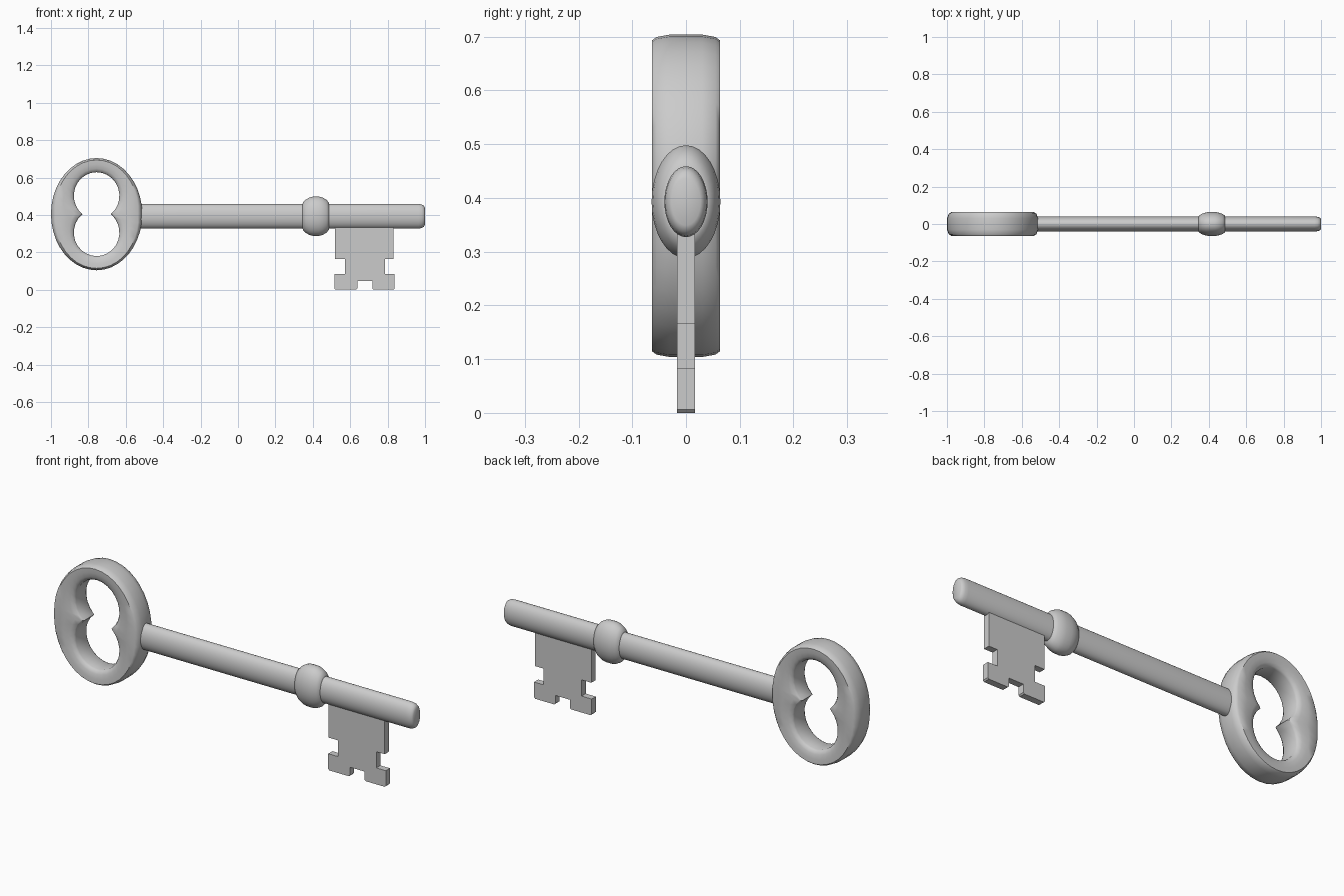
import bpy, bmesh
from math import sin, cos, pi, asin, radians

if "Cube" in bpy.data.objects:
    bpy.data.objects.remove(bpy.data.objects["Cube"])

AXIS_Z = 0.393   # height of the shaft axis
FLAT = 0.61      # depth / height ratio of the oval shaft


def finish(name, bm, angle=35):
    bmesh.ops.recalc_face_normals(bm, faces=bm.faces)
    me = bpy.data.meshes.new(name)
    bm.to_mesh(me)
    bm.free()
    ob = bpy.data.objects.new(name, me)
    bpy.context.collection.objects.link(ob)
    bpy.ops.object.select_all(action='DESELECT')
    ob.select_set(True)
    bpy.context.view_layer.objects.active = ob
    bpy.ops.object.shade_smooth_by_angle(angle=radians(angle))
    return ob


def bridge(bm, a, b):
    n = len(a)
    for i in range(n):
        bm.faces.new((a[i], a[(i + 1) % n], b[(i + 1) % n], b[i]))


def oval_lathe(name, profile, n=32):
    """Oval rings along x from (x, half height) points, capped at both ends."""
    bm = bmesh.new()
    rings = [[bm.verts.new((x, FLAT * r * cos(2 * pi * k / n), AXIS_Z + r * sin(2 * pi * k / n)))
              for k in range(n)] for x, r in profile]
    for a, b in zip(rings, rings[1:]):
        bridge(bm, a, b)
    bm.faces.new(rings[0])
    bm.faces.new(rings[-1])
    return finish(name, bm, 50)


# Shaft with rounded tip, and the collar around it
oval_lathe("shaft", [(-0.56, 0.066), (0.965, 0.066), (0.982, 0.063), (0.994, 0.056), (1.0, 0.044)])
oval_lathe("collar", [(0.345, 0.062), (0.347, 0.073), (0.362, 0.089), (0.384, 0.101), (0.402, 0.105),
                      (0.432, 0.105), (0.450, 0.101), (0.472, 0.089), (0.486, 0.073), (0.488, 0.062)])

# Bow: oval outside, two overlapping round lobes inside meeting at cusps
BX, BZ, N = -0.756, 0.404, 40
half = N // 2
outer, inner = [], []
start = -asin(0.78)
for k in range(N):
    t = 2 * pi * k / N
    outer.append((0.244 * cos(t), 0.300 * sin(t)))
    sign, j = (1, k) if k < half else (-1, N - k)
    a = start + (pi - 2 * start) * j / half
    inner.append((0.122 * cos(a), sign * (0.0985 + 0.126 * sin(a))))
# Cross-section: (fraction from outside to hole, half depth)
section = [(0, 0.030), (0.06, 0.055), (0.14, 0.063), (0.45, 0.062), (0.75, 0.057), (0.93, 0.050), (1, 0.040)]
section += [(f, -y) for f, y in reversed(section)]
bm = bmesh.new()
rings = [[bm.verts.new((BX + o[0] + (i[0] - o[0]) * f, -y, BZ + o[1] + (i[1] - o[1]) * f))
          for o, i in zip(outer, inner)] for f, y in section]
for a, b in zip(rings, rings[1:] + rings[:1]):
    bridge(bm, a, b)
finish("bow", bm, 42)

# Notched bit
outline = [(0.518, 0.36), (0.518, 0.165), (0.572, 0.165), (0.572, 0.083), (0.516, 0.083), (0.516, 0.006),
           (0.522, 0), (0.632, 0), (0.638, 0.006), (0.638, 0.047), (0.719, 0.047), (0.719, 0.006), (0.725, 0),
           (0.832, 0), (0.838, 0.006), (0.838, 0.083), (0.785, 0.083), (0.785, 0.165), (0.832, 0.165), (0.832, 0.36)]
bm = bmesh.new()
sides = [[bm.verts.new((x, y, z)) for x, z in outline] for y in (-0.0165, 0.0165)]
bridge(bm, *sides)
for s in sides:
    bm.faces.new(s)
finish("bit", bm, 30)
